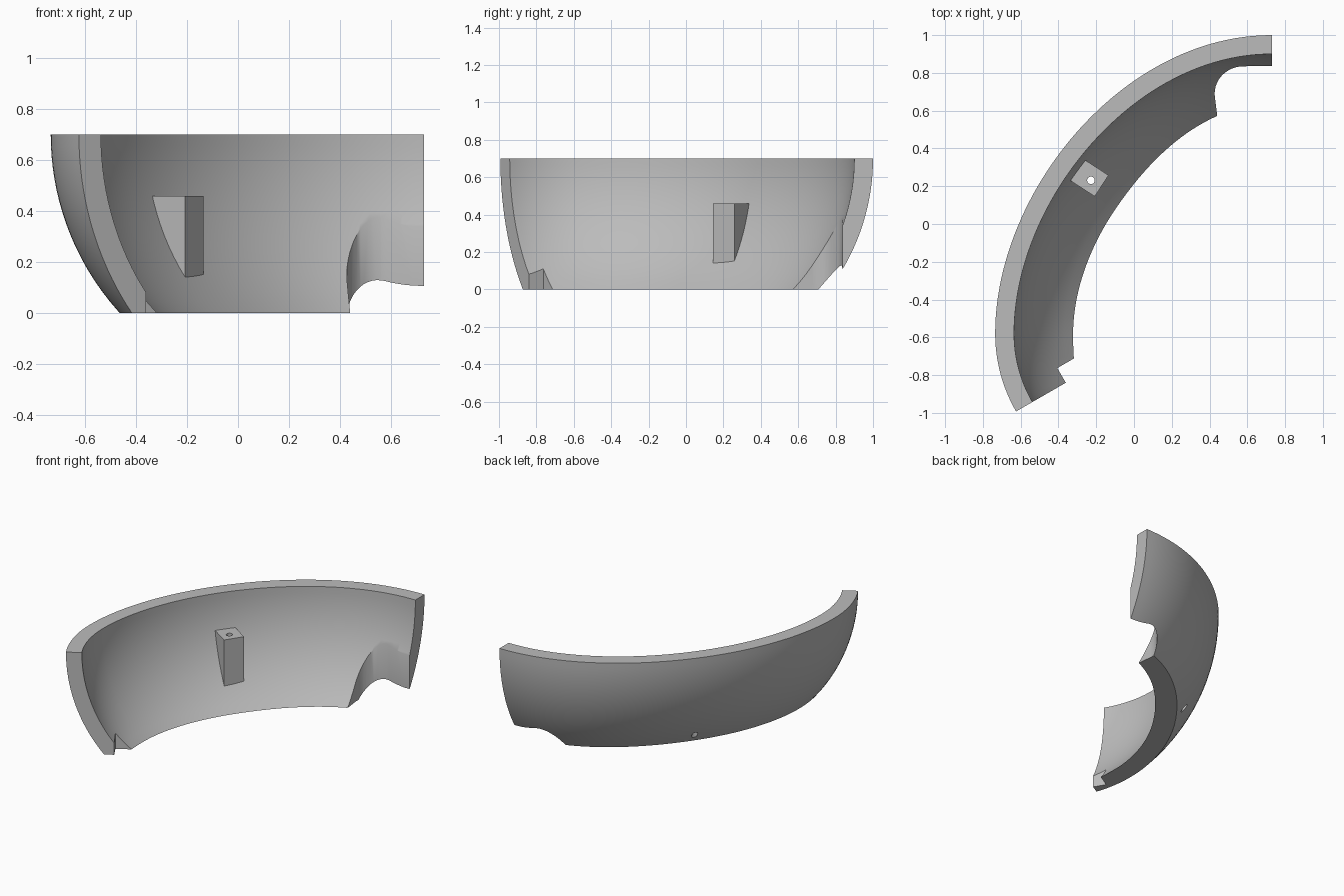
import bpy, bmesh, math
from mathutils import Vector

cube = bpy.data.objects.get("Cube")
if cube:
    bpy.data.objects.remove(cube, do_unlink=True)

HEIGHT, WALL = 0.7, 0.1

grey = bpy.data.materials.new("plain_grey")
grey.use_nodes = True
grey.diffuse_color = (0.5, 0.5, 0.5, 1)
grey.node_tree.nodes["Principled BSDF"].inputs["Base Color"].default_value = (0.5, 0.5, 0.5, 1)


def make_object(name, bm):
    bmesh.ops.recalc_face_normals(bm, faces=bm.faces[:])
    mesh = bpy.data.meshes.new(name)
    bm.to_mesh(mesh)
    bm.free()
    obj = bpy.data.objects.new(name, mesh)
    bpy.context.collection.objects.link(obj)
    mesh.materials.append(grey)
    return obj


def prism(name, points, direction):
    """Closed prism: a polygon swept along a vector."""
    bm = bmesh.new()
    face = bm.faces.new([bm.verts.new(p) for p in points])
    swept = bmesh.ops.extrude_face_region(bm, geom=[face], use_keep_orig=True)
    moved = [v for v in swept["geom"] if isinstance(v, bmesh.types.BMVert)]
    bmesh.ops.translate(bm, verts=moved, vec=direction)
    return make_object(name, bm)


def combine(target, tool, operation):
    mod = target.modifiers.new(operation.lower(), "BOOLEAN")
    mod.operation, mod.object, mod.solver = operation, tool, "EXACT"
    bpy.context.view_layer.objects.active = target
    bpy.ops.object.modifier_apply(modifier=mod.name)
    bpy.data.objects.remove(tool, do_unlink=True)


def smoothstep(t):
    t = min(max(t, 0), 1)
    return t * t * (3 - 2 * t)


# Rim path: point, inward normal and bowl radius at each station
stations = []
a, b, c, d = (Vector(p) for p in ((0.73, 1.0), (-0.063, 1.0), (-0.735, 0.167), (-0.735, -0.58)))
for i in range(48):
    t = i / 48
    s = 1 - t
    point = a * s**3 + b * 3 * s * s * t + c * 3 * s * t * t + d * t**3
    tangent = ((b - a) * s * s + (c - b) * 2 * s * t + (d - c) * t * t).normalized()
    stations.append((point, Vector((-tangent.y, tangent.x)), 1.16 - 0.12 * smoothstep(t / 0.6)))
for i in range(13):
    t = i / 12
    angle = math.radians(180 + 30 * t)
    out = Vector((math.cos(angle), math.sin(angle)))
    stations.append((Vector((0.09, -0.58)) + out * 0.825, -out, 1.04 + 0.1 * t * t))

# Curved wall: outer and inner arcs swept along the rim
ROWS = 16
bm = bmesh.new()
rings = []
for point, normal, radius in stations:
    ring = []
    for inner in (False, True):
        r = radius - WALL * inner
        for k in range(ROWS + 1):
            drop = HEIGHT * (ROWS - k if inner else k) / ROWS
            inset = radius - math.sqrt(r * r - drop * drop)
            p = point + normal * inset
            ring.append(bm.verts.new((p.x, p.y, HEIGHT - drop)))
    rings.append(ring)
count = len(rings[0])
for first, second in zip(rings, rings[1:]):
    for k in range(count):
        n = (k + 1) % count
        bm.faces.new((first[k], first[n], second[n], second[k]))
bm.faces.new(rings[0])
bm.faces.new(rings[-1])
wall = make_object("curved_wall", bm)

# Screw post: wedge growing out of the inner face
post_centre = Vector((-0.23, 0.24, 0))
depth = Vector((math.cos(math.radians(-33)), math.sin(math.radians(-33)), 0))
side = Vector((-depth.y, depth.x, 0))
profile = ((-0.115, 0.46), (0.07, 0.46), (0.07, 0.11))
post = prism("screw_post",
             [post_centre + depth * u - side * 0.067 + Vector((0, 0, z)) for u, z in profile],
             side * 0.134)
combine(wall, post, "UNION")

# Screw hole, straight down through post and wall
hole = [(-0.228 + 0.02 * math.cos(k * math.tau / 24), 0.231 + 0.02 * math.sin(k * math.tau / 24), -0.2)
        for k in range(24)]
combine(wall, prism("screw_hole_cutter", hole, Vector((0, 0, 1))), "DIFFERENCE")

# Rounded opening at the back end
opening = [(0.9, 0.3, -0.2), (0.9, 0.838, -0.2)]
for k in range(15):
    angle = math.radians(90 + 95 * k / 14)
    opening.append((0.58 + 0.153 * math.cos(angle), 0.69 + 0.145 * math.sin(angle), -0.2))
opening += [(0.439, 0.585, -0.2), (0.45, 0.3, -0.2)]
combine(wall, prism("opening_cutter", opening, Vector((0, 0, 0.75))), "DIFFERENCE")

# Square notch at the front end
corner = Vector((-0.627, -0.992, -0.2))
along = Vector((math.cos(math.pi / 6), 0.5, 0))
back = Vector((-0.5, along.x, 0))
notch = [corner + along * s + back * t
         for s, t in ((0.306, -0.1), (0.7, -0.1), (0.7, 0.088), (0.306, 0.088))]
combine(wall, prism("notch_cutter", notch, Vector((0, 0, 0.6))), "DIFFERENCE")

# Smooth curves, sharp edges
bpy.ops.object.select_all(action="DESELECT")
wall.select_set(True)
bpy.context.view_layer.objects.active = wall
bpy.ops.object.shade_smooth_by_angle(angle=math.radians(30))
